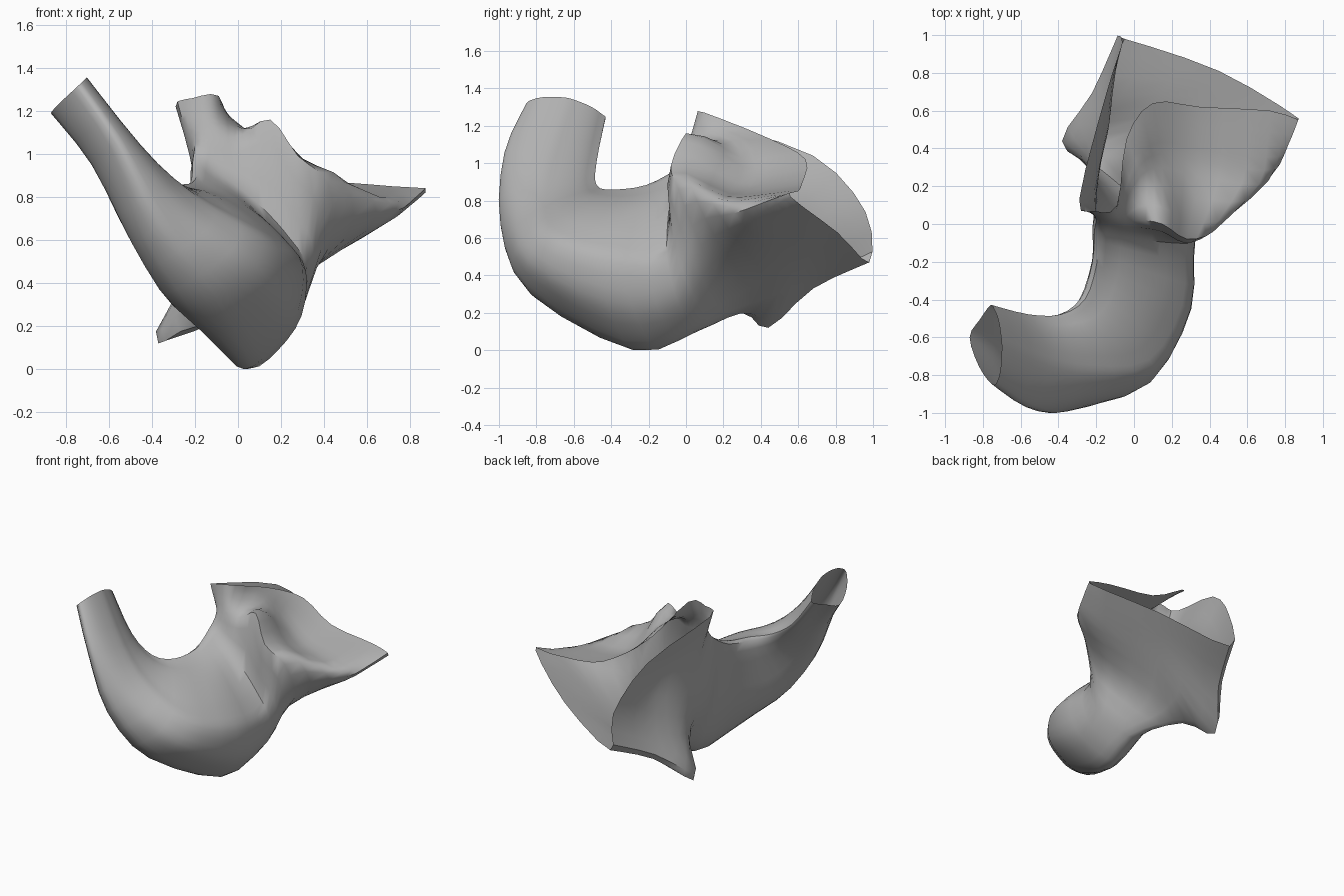
import bpy, bmesh, math
from mathutils import Vector

if "Cube" in bpy.data.objects:
    bpy.data.objects.remove(bpy.data.objects["Cube"])

SIDES, SUB = 12, 3
CORNERS = (0, 3, 8, 10, 12)      # strand index of each section corner
FLAT = (.15, .3, .85, .3)        # how straight the section is between corners

# bent tube: each section is given by its keel, right, inner ridge and left points
sections = [
    ((-.75, -.85, 1.31), (-.70, -.64, 1.35), (-.76, -.43, 1.24), (-.87, -.60, 1.19)),
    ((-.57, -.97, 1.05), (-.45, -.75, 1.04), (-.57, -.48, 1.00), (-.68, -.72, .95)),
    ((-.38, -.99, .66), (-.21, -.80, .81), (-.40, -.48, .87), (-.50, -.76, .60)),
    ((-.13, -.83, .30), (.11, -.77, .61), (-.28, -.39, .84), (-.32, -.60, .34)),
    ((.03, -.28, .00), (.30, -.45, .48), (-.22, -.20, .87), (-.15, -.18, .35)),
    ((.05, .06, .10), (.32, -.10, .48), (-.21, -.04, .97), (-.20, .03, .50)),
]
# flared mouth: strands running from the throat to the open edge
strands = [
    ((-.19, .30, .20), (-.37, .44, .12), (-.05, .98, .47)),   # lower spike
    ((.10, .25, .28), (.22, .50, .43), (.45, .81, .63)),      # underside
    ((.42, .08, .56), (.69, .30, .68), (.87, .56, .82)),      # ear tip
    ((.42, -.04, .86), (.66, .21, .80), (.72, .60, .85)),     # ear rim
    ((.28, -.08, .99), (.34, .25, .86), (.35, .62, .89)),     # ear bowl
    ((.15, .00, 1.16), (.15, .30, .98), (.10, .64, 1.02)),    # bowl top
    ((.02, .02, 1.09), (.03, .25, 1.12), (-.04, .45, 1.13)),  # roof
    ((-.08, .00, 1.07), (-.09, .05, 1.17), (-.09, .10, 1.27)),  # neck top
    ((-.20, .02, 1.05), (-.21, .05, 1.15), (-.21, .07, 1.26)),
    ((-.20, .10, .87), (-.24, .11, 1.05), (-.29, .13, 1.22)),  # left wall
    ((-.20, .18, .65), (-.17, .35, .80), (-.15, .68, 1.04)),
    ((-.22, .26, .41), (-.25, .44, .43), (-.06, .96, .74)),
]
# points where the wall dips inward before the open edge
dips = {0: (-.20, .68, .33), 10: (-.13, .54, .89), 11: (-.14, .70, .57)}


def ring(section):
    """Closed curve through the four corners of a section."""
    c = [Vector(p) for p in section]
    o, r, i, l = c
    pts = []
    for q in range(4):
        steps = CORNERS[q + 1] - CORNERS[q]
        for s in range(steps):
            t = s / steps
            a = (q + t) * math.pi / 2
            curve = ((o + r + i + l) / 4 + math.cos(a) * (o - i) / 2
                     + math.sin(a) * (r - l) / 2
                     + math.cos(2 * a) * (o + i - r - l) / 4)
            pts.append(curve.lerp(c[q].lerp(c[(q + 1) % 4], t), FLAT[q]))
    return pts


def spline(pts, closed):
    """Smooth curve through points, SUB steps for each span."""
    n = len(pts)
    get = (lambda k: pts[k % n]) if closed else (lambda k: pts[max(0, min(n - 1, k))])
    out = []
    for k in range(n if closed else n - 1):
        a, b, c, d = (get(k + j) for j in (-1, 0, 1, 2))
        for s in range(SUB):
            t = s / SUB
            out.append(b + (c - a) * t / 2 + (a * 2 - b * 5 + c * 4 - d) * t * t / 2
                       + (b * 3 - a - c * 3 + d) * t ** 3 / 2)
    return out if closed else out + [pts[-1].copy()]


# control rings, then smooth them along and around the tube
rings = [ring(s) for s in sections]
mouth = [[Vector(s[j]) for s in strands] for j in range(3)]
between = [Vector(dips[k]) if k in dips else (b * 9 + c * 8 - a) / 16
           for k, (a, b, c) in enumerate(zip(*mouth))]
rings += mouth[:2] + [between, mouth[2]]
lines = [spline([r[k] for r in rings], False) for k in range(SIDES)]
grid = [spline([l[j] for l in lines], True) for j in range(len(lines[0]))]

# skin the rings, leaving both ends open
bm = bmesh.new()
verts = [[bm.verts.new(p) for p in row] for row in grid]
n = len(verts[0])
for a, b in zip(verts, verts[1:]):
    for k in range(n):
        bm.faces.new((a[k], a[(k + 1) % n], b[(k + 1) % n], b[k]))
bmesh.ops.recalc_face_normals(bm, faces=bm.faces)
mesh = bpy.data.meshes.new("curved_funnel")
bm.to_mesh(mesh)
bm.free()
funnel = bpy.data.objects.new("curved_funnel", mesh)
bpy.context.collection.objects.link(funnel)

grey = bpy.data.materials.new("grey")
grey.diffuse_color = (0.45, 0.45, 0.45, 1)
grey.use_nodes = True
grey.node_tree.nodes["Principled BSDF"].inputs["Base Color"].default_value = grey.diffuse_color
mesh.materials.append(grey)

# stand on the ground
low = min(v.co.z for v in mesh.vertices)
for v in mesh.vertices:
    v.co.z -= low

bpy.context.view_layer.objects.active = funnel
funnel.select_set(True)
bpy.ops.object.shade_smooth_by_angle(angle=math.radians(50))
